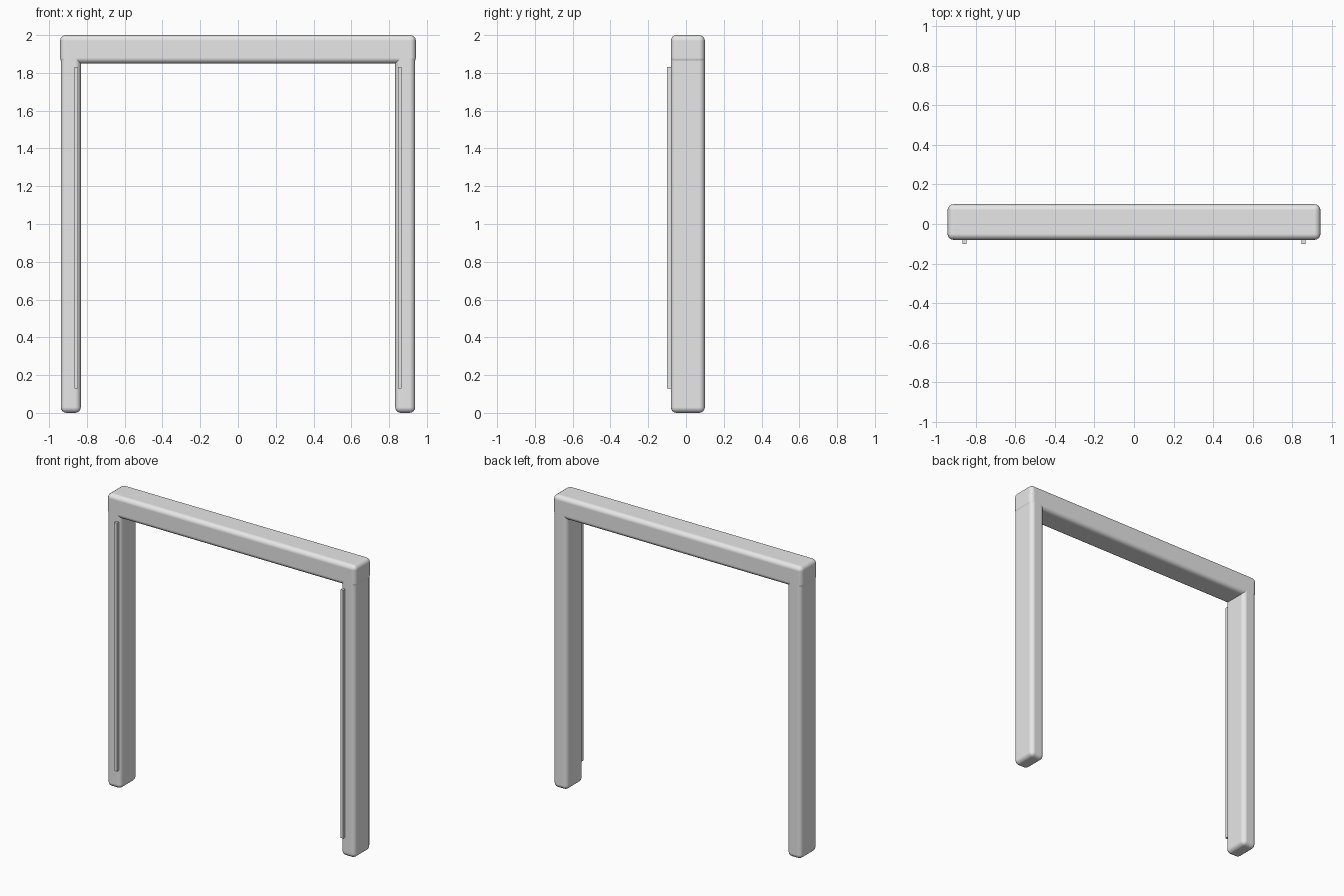
import bpy

cube = bpy.data.objects.get("Cube")
if cube:
    bpy.data.objects.remove(cube, do_unlink=True)

grey = bpy.data.materials.new("plain grey")
grey.use_nodes = True
colour = (0.8, 0.8, 0.8, 1)
grey.diffuse_color = colour
grey.node_tree.nodes["Principled BSDF"].inputs["Base Color"].default_value = colour


def box(name, low, high, radius=0, segments=4):
    """Box between two corners, with optional rounded edges."""
    centre = [(a + b) / 2 for a, b in zip(low, high)]
    bpy.ops.mesh.primitive_cube_add(size=1, location=centre)
    ob = bpy.context.object
    ob.name = name
    ob.scale = [b - a for a, b in zip(low, high)]
    bpy.ops.object.transform_apply(location=False, rotation=False, scale=True)
    ob.data.materials.append(grey)
    if radius:
        bevel = ob.modifiers.new("rounded edges", "BEVEL")
        bevel.width = radius
        bevel.segments = segments
        bpy.ops.object.shade_smooth_by_angle()
        for face in ob.data.polygons:
            face.use_smooth = True
        for edge in ob.data.edges:
            edge.use_edge_sharp = False
        bevel.harden_normals = True
    return ob


# Crossbar over the opening
box("crossbar", (-0.942, -0.08, 1.85), (0.942, 0.1, 2), 0.03)

# Posts with a slim strip on the front of each
for side, s in (("left", 1), ("right", -1)):
    x = sorted((s * 0.832, s * 0.938))
    box(side + "_post", (x[0], -0.08, 0), (x[1], 0.1, 1.97), 0.03)
    x = sorted((s * 0.847, s * 0.866))
    box(side + "_strip", (x[0], -0.1, 0.13), (x[1], -0.078, 1.83))
